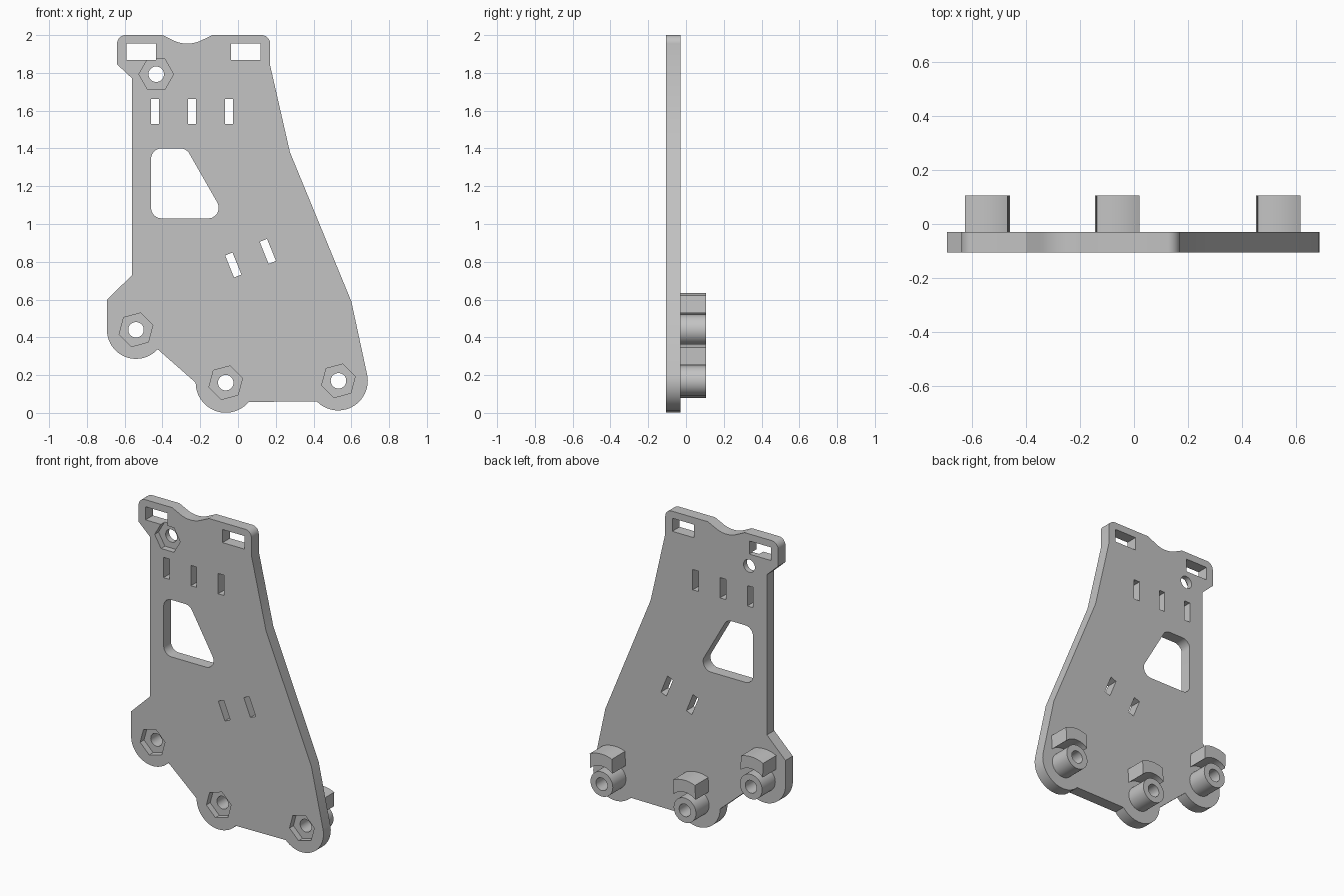
import bpy, bmesh
from math import sin, cos, tan, radians
from mathutils import Vector

FRONT, BACK, END = -0.105, -0.03, 0.105
POCKET = 0.04
HOLE_R = 0.041

cube = bpy.data.objects.get("Cube")
if cube:
    bpy.data.objects.remove(cube, do_unlink=True)

SHADE = (0.55, 0.55, 0.55, 1)
grey = bpy.data.materials.new("plain grey")
grey.use_nodes = True
grey.diffuse_color = SHADE
grey.node_tree.nodes["Principled BSDF"].inputs["Base Color"].default_value = SHADE


def arc(cx, cz, r, start, end, n=24):
    """Points on an arc, angles in degrees."""
    angles = [radians(start + (end - start) * i / n) for i in range(n + 1)]
    return [(cx + r * cos(a), cz + r * sin(a)) for a in angles]


def fillet(prev, corner, nxt, r, n=8):
    """Round the corner between two straight edges."""
    c = Vector(corner)
    a, b = (Vector(prev) - c).normalized(), (Vector(nxt) - c).normalized()
    half = a.angle(b) / 2
    centre = c + (a + b).normalized() * r / sin(half)
    p, q = c + a * r / tan(half) - centre, c + b * r / tan(half) - centre
    return [tuple(centre + p.lerp(q, i / n).normalized() * r) for i in range(n + 1)]


def turned(points, cx, cz, degrees):
    """Rotate local points and move them to a centre."""
    t = radians(degrees)
    return [(cx + x * cos(t) - z * sin(t), cz + x * sin(t) + z * cos(t)) for x, z in points]


def slot(cx, cz, w, h, tilt=0):
    w, h = w / 2, h / 2
    return turned([(-w, -h), (w, -h), (w, h), (-w, h)], cx, cz, tilt)


def circle(cx, cz, r, n=40):
    return arc(cx, cz, r, 0, 360 - 360 / n, n - 1)


def extrude(name, profile, y0, y1):
    """Solid made by sweeping an x-z profile along y."""
    bm = bmesh.new()
    face = bm.faces.new([bm.verts.new((x, y0, z)) for x, z in profile])
    moved = bmesh.ops.extrude_face_region(bm, geom=[face], use_keep_orig=True)["geom"]
    verts = [v for v in moved if isinstance(v, bmesh.types.BMVert)]
    bmesh.ops.translate(bm, verts=verts, vec=(0, y1 - y0, 0))
    bmesh.ops.recalc_face_normals(bm, faces=bm.faces)
    mesh = bpy.data.meshes.new(name)
    bm.to_mesh(mesh)
    bm.free()
    mesh.materials.append(grey)
    obj = bpy.data.objects.new(name, mesh)
    bpy.context.collection.objects.link(obj)
    return obj


def activate(obj):
    bpy.ops.object.select_all(action="DESELECT")
    obj.select_set(True)
    bpy.context.view_layer.objects.active = obj


def cut(obj, profile, y0, y1):
    cutter = extrude("cutter", profile, y0, y1)
    cutter.hide_render = True
    mod = obj.modifiers.new("cut", "BOOLEAN")
    mod.operation, mod.solver, mod.object = "DIFFERENCE", "EXACT", cutter
    activate(obj)
    bpy.ops.object.modifier_apply(modifier=mod.name)
    bpy.data.objects.remove(cutter, do_unlink=True)


def smooth(obj):
    activate(obj)
    bpy.ops.object.shade_smooth_by_angle(angle=radians(25))


# Mount centres: name, x, z, block tilt
mounts = [("left_foot", 0.532, 0.17, -2),
          ("middle_foot", -0.065, 0.16, -2),
          ("right_foot", -0.54, 0.44, 2.5)]
TOP = (-0.433, 1.793)

# Plate outline, anticlockwise from the top left corner
outline = fillet((0, 2), (-0.64, 2), (-0.64, 1.8), 0.045)
outline += [(-0.64, 1.845), (-0.56, 1.77), (-0.56, 0.73), (-0.693, 0.6)]
outline += arc(-0.54, 0.44, 0.154, 180, 318)
outline += arc(-0.065, 0.16, 0.159, 180, 320)
outline += arc(0.53, 0.17, 0.157, 224, 372)
outline += [(0.6, 0.59), (0.275, 1.38), (0.17, 1.84)]
outline += fillet((0.17, 1.8), (0.17, 2), (0, 2), 0.045)
outline += [(-0.135, 2)]
outline += arc(-0.268, 2.125, 0.17, 298, 242, 12)
outline += [(-0.4, 2)]
plate = extrude("plate", outline, FRONT, BACK)

# Rounded window
corners = [(-0.46, 1.03), (-0.062, 1.03), (-0.273, 1.4), (-0.46, 1.4)]
window = []
for i, c in enumerate(corners):
    window += fillet(corners[i - 1], c, corners[(i + 1) % 4], 0.055)

# Strap slots and through openings
openings = [window]
openings += [slot(x, 1.912, 0.157, 0.085) for x in (-0.512, 0.041)]
openings += [slot(x, 1.595, 0.042, 0.132) for x in (-0.44, -0.244, -0.048)]
openings += [slot(x, z, 0.042, 0.126, 22) for x, z in ((-0.025, 0.783), (0.158, 0.855))]
for profile in openings:
    cut(plate, profile, FRONT - 0.1, BACK + 0.1)

# Hexagonal nut pockets and bolt holes
for x, z, turn in [(*TOP, 0)] + [(x, z, 15) for _, x, z, _ in mounts]:
    cut(plate, turned(circle(0, 0, 0.092, 6), x, z, turn), FRONT - 0.1, FRONT + POCKET)
    cut(plate, circle(x, z, HOLE_R), FRONT - 0.1, BACK + 0.1)
smooth(plate)

# Bored spacers with an arched block above each
for name, x, z, tilt in mounts:
    boss = extrude(name + "_spacer", circle(x, z, 0.08), BACK, END)
    cut(boss, circle(x, z, HOLE_R), BACK - 0.1, END + 0.1)
    smooth(boss)
    arch = arc(0, 0, 0.195, 66, 114, 14) + arc(0, 0, 0.117, 133, 47, 14)
    block = extrude(name + "_arched_block", turned(arch, x, z, tilt), BACK, END)
    smooth(block)
